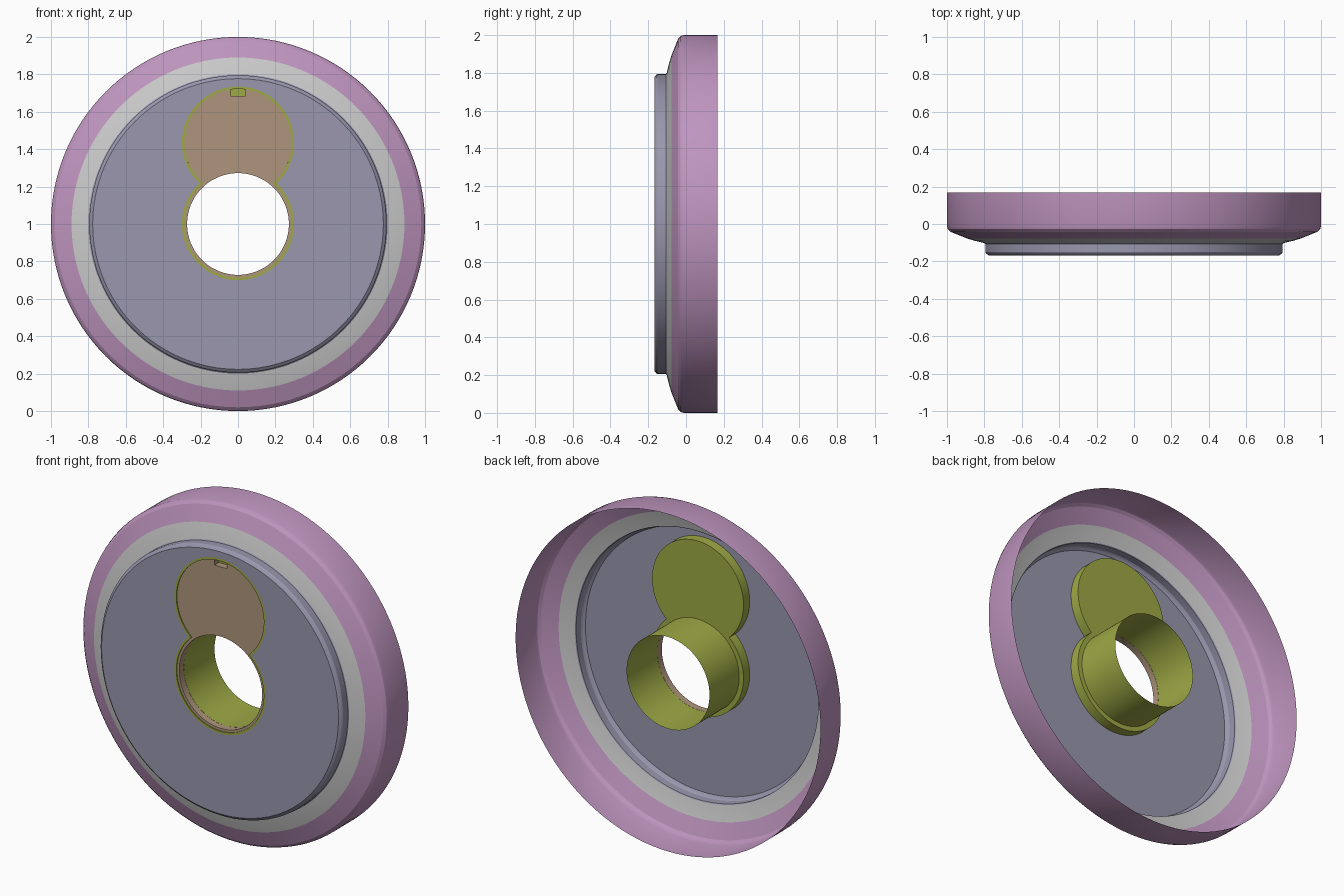
import bpy, bmesh
from math import sin, cos, asin, acos, pi

if "Cube" in bpy.data.objects:
    bpy.data.objects.remove(bpy.data.objects["Cube"])

FRONT, BACK, FLOOR = -0.168, 0.168, -0.12
CZ, UP = 1.0, 1.435          # heights of the bore and of the upper pocket


def material(name, rgb):
    m = bpy.data.materials.new(name)
    m.diffuse_color = (*rgb, 1)
    m.use_nodes = True
    m.node_tree.nodes["Principled BSDF"].inputs["Base Color"].default_value = m.diffuse_color
    return m


pink = material("pink", (0.52, 0.30, 0.52))
lavender = material("lavender", (0.32, 0.31, 0.42))
olive = material("olive", (0.34, 0.40, 0.06))
tan = material("tan", (0.42, 0.30, 0.20))


def finish(bm, name, mat):
    bmesh.ops.remove_doubles(bm, verts=bm.verts, dist=1e-5)
    bmesh.ops.recalc_face_normals(bm, faces=bm.faces)
    me = bpy.data.meshes.new(name)
    bm.to_mesh(me)
    bm.free()
    ob = bpy.data.objects.new(name, me)
    bpy.context.collection.objects.link(ob)
    if mat:
        me.materials.append(mat)
    bpy.ops.object.select_all(action='DESELECT')
    ob.select_set(True)
    bpy.context.view_layer.objects.active = ob
    bpy.ops.object.shade_smooth_by_angle(angle=pi / 9)
    return ob


def lathe(name, profile, mat, n=128):
    """Turn a (radius, y) profile around the bore axis."""
    bm = bmesh.new()
    rings = [[bm.verts.new((r * cos(2 * pi * i / n), y, CZ + r * sin(2 * pi * i / n)))
              for i in range(n)] for r, y in profile]
    for a, b in zip(rings, rings[1:]):
        for i in range(n):
            j = (i + 1) % n
            bm.faces.new((a[i], a[j], b[j], b[i]))
    return finish(bm, name, mat)


def circle(r, n=128):
    return [(r * cos(2 * pi * i / n), CZ + r * sin(2 * pi * i / n)) for i in range(n)]


def keyhole(r, notch=False, n=40):
    """Outline of two overlapping circles, optionally notched at the top."""
    waist = asin((UP - CZ) / 2 / r)
    end = acos(0.04 / r) if notch else pi / 2

    def arc(z, a, b):
        return [(r * cos(a + (b - a) * i / n), z + r * sin(a + (b - a) * i / n))
                for i in range(n + 1)]

    half = arc(CZ, -pi / 2, waist) + arc(UP, -waist, end)[1:]
    if notch:
        half.append((0.04, 1.685))
    return half + [(-x, z) for x, z in reversed(half) if x > 1e-6]


def plate(name, loops, y0, y1, mat):
    """Flat sheet with holes, extruded from y0 to y1 unless y1 is None."""
    bm = bmesh.new()
    edges = []
    for loop in loops:
        vs = [bm.verts.new((x, y0, z)) for x, z in loop]
        edges += [bm.edges.new((vs[i - 1], vs[i])) for i in range(len(vs))]
    bmesh.ops.triangle_fill(bm, use_beauty=True, edges=edges, normal=(0, -1, 0))
    if y1 is not None:
        ext = bmesh.ops.extrude_face_region(bm, geom=bm.faces[:], use_keep_orig=True)
        for v in ext["geom"]:
            if isinstance(v, bmesh.types.BMVert):
                v.co.y = y1
    return finish(bm, name, mat)


# Open-backed shell: outer rim, sloped band, raised lip
lathe("outer_rim", [(1.0, BACK), (1.0, -0.012), (0.995, -0.028), (0.98, -0.042),
                    (0.89, -0.078)], pink)
lathe("sloped_band", [(0.89, -0.078), (0.85, -0.09), (0.80, -0.102)], None)
lathe("raised_lip", [(0.80, -0.102), (0.795, -0.106), (0.795, -0.15),
                     (0.79, -0.158), (0.777, FRONT)], lavender)

# Front disc with keyhole opening
plate("front_disc", [circle(0.777), keyhole(0.30)], FRONT, None, lavender)

# Keyhole housing: frame, floor and bore tube
plate("keyhole_frame", [keyhole(0.30), keyhole(0.287)], FRONT, FLOOR, olive)
plate("keyhole_floor", [keyhole(0.30), circle(0.272)], FLOOR, FLOOR + 0.01, olive)
lathe("bore_tube", [(0.272, FLOOR), (0.272, BACK)], olive)

# Inset cover with finger notch
plate("keyhole_cover", [keyhole(0.287, notch=True), circle(0.272)],
      FRONT + 0.006, FLOOR - 0.001, tan)
